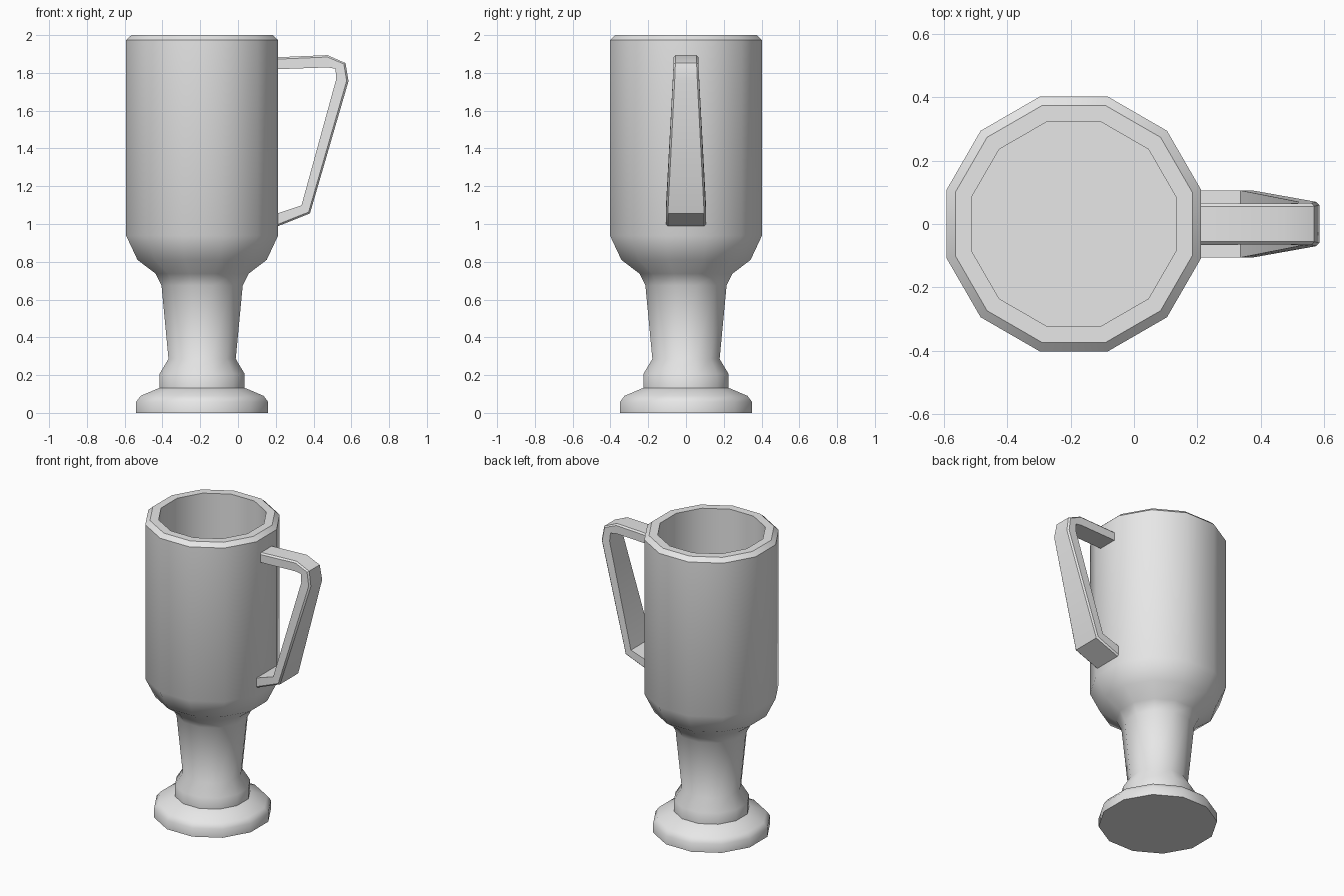
import bpy, bmesh, math

cube = bpy.data.objects.get("Cube")
if cube:
    bpy.data.objects.remove(cube)

grey = bpy.data.materials.new("light_grey")
grey.use_nodes = True
grey.diffuse_color = (0.8, 0.8, 0.8, 1)
grey.node_tree.nodes["Principled BSDF"].inputs["Base Color"].default_value = (0.8, 0.8, 0.8, 1)

SIDES = 12
CUP_X = -0.19


def loft(name, rings):
    """Skin a list of closed rings and cap both ends."""
    bm = bmesh.new()
    loops = [[bm.verts.new(p) for p in ring] for ring in rings]
    n = len(loops[0])
    for a, b in zip(loops, loops[1:]):
        for i in range(n):
            j = (i + 1) % n
            bm.faces.new((a[i], a[j], b[j], b[i]))
    bm.faces.new(loops[0][::-1])
    bm.faces.new(loops[-1])
    bmesh.ops.recalc_face_normals(bm, faces=bm.faces)
    mesh = bpy.data.meshes.new(name)
    bm.to_mesh(mesh)
    bm.free()
    mesh.materials.append(grey)
    obj = bpy.data.objects.new(name, mesh)
    bpy.context.collection.objects.link(obj)
    bpy.ops.object.select_all(action='DESELECT')
    obj.select_set(True)
    bpy.context.view_layer.objects.active = obj
    bpy.ops.object.shade_smooth_by_angle(angle=math.radians(40))
    return obj


def polygon(apothem, z):
    """Twelve-sided ring with a flat side facing +x."""
    r = apothem / math.cos(math.pi / SIDES)
    angles = [(i + 0.5) * 2 * math.pi / SIDES for i in range(SIDES)]
    return [(CUP_X + r * math.cos(a), r * math.sin(a), z) for a in angles]


# Cup: foot, stem, bowl, bevelled rim, then down the inside to the floor
profile = [
    (0.35, 0), (0.35, 0.058), (0.326, 0.09), (0.225, 0.133), (0.225, 0.207),
    (0.178, 0.286), (0.215, 0.675), (0.246, 0.737), (0.342, 0.81),
    (0.402, 0.938), (0.402, 1.974), (0.374, 2.0), (0.322, 2.0), (0.322, 0.95),
]
loft("cup", [polygon(r, z) for r, z in profile])

# Handle: outer x, z, inner x, z, half width at each bend
bends = [
    (0.19, 1.882, 0.19, 1.819, 0.066),
    (0.474, 1.894, 0.474, 1.829, 0.065),
    (0.569, 1.852, 0.516, 1.822, 0.066),
    (0.585, 1.756, 0.52, 1.767, 0.07),
    (0.381, 1.056, 0.336, 1.098, 0.106),
    (0.19, 0.98, 0.19, 1.05, 0.106),
]
CHAMFER = 0.01


def handle_section(ox, oz, ix, iz, w):
    """Flat bar section with its two outer edges chamfered."""
    t = CHAMFER / math.hypot(ix - ox, iz - oz)
    mx, mz = ox + (ix - ox) * t, oz + (iz - oz) * t
    half = [(ix, w, iz), (mx, w, mz), (ox, w - CHAMFER, oz)]
    return half + [(x, -y, z) for x, y, z in reversed(half)]


loft("handle", [handle_section(*b) for b in bends])
